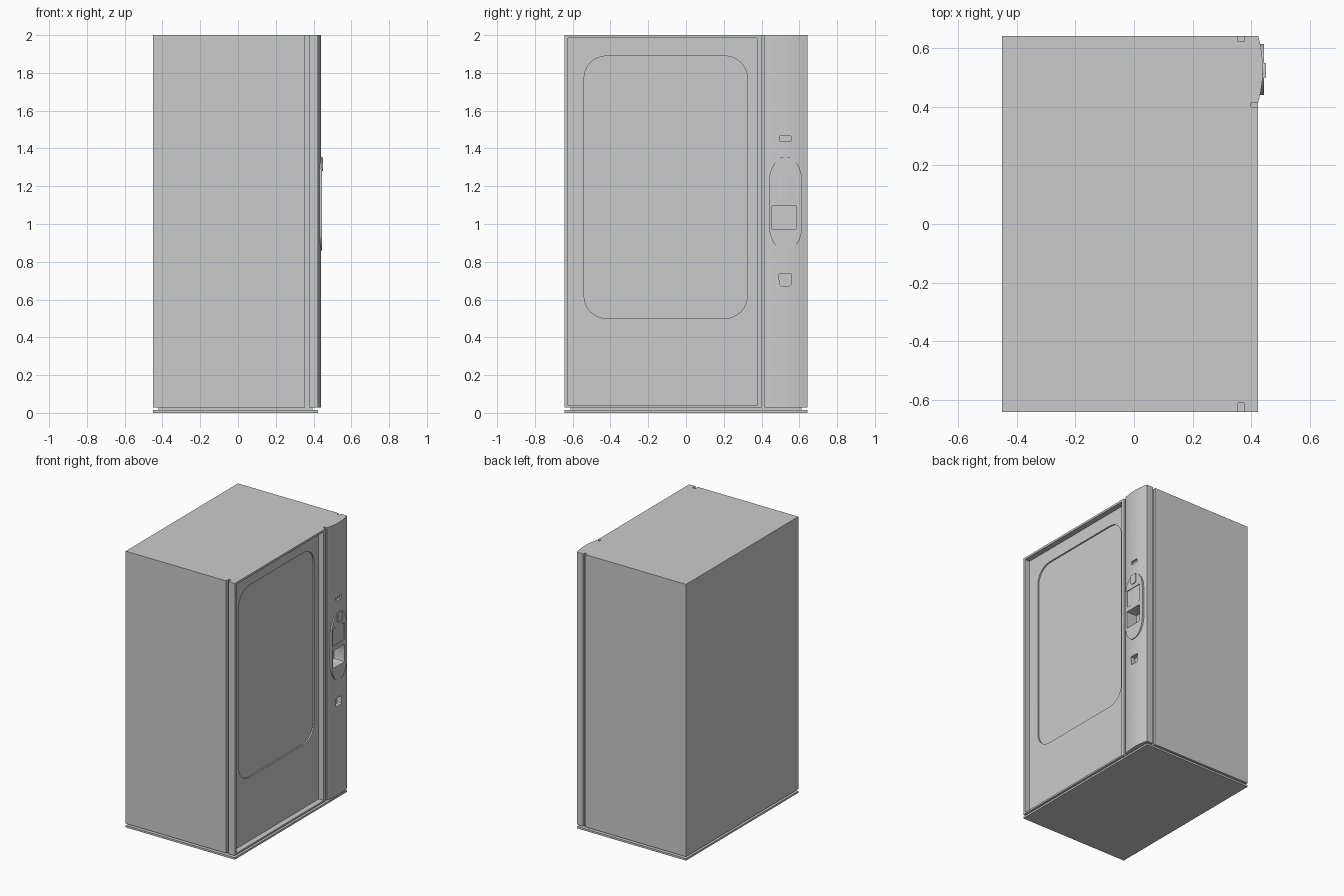
import bpy, bmesh, math
from mathutils import Vector

if "Cube" in bpy.data.objects:
    bpy.data.objects.remove(bpy.data.objects["Cube"])

W = 0.642  # half width along y


def extrude(name, pts, direction):
    """Solid made by extruding a closed 3D outline along a vector."""
    bm = bmesh.new()
    face = bm.faces.new([bm.verts.new(p) for p in pts])
    res = bmesh.ops.extrude_face_region(bm, geom=[face])
    moved = [g for g in res["geom"] if isinstance(g, bmesh.types.BMVert)]
    bmesh.ops.translate(bm, verts=moved, vec=Vector(direction))
    bmesh.ops.recalc_face_normals(bm, faces=bm.faces)
    me = bpy.data.meshes.new(name)
    bm.to_mesh(me)
    bm.free()
    ob = bpy.data.objects.new(name, me)
    bpy.context.collection.objects.link(ob)
    return ob


def rounded(y0, y1, z0, z1, ry=0.0, rz=None, n=6):
    """Rounded rectangle outline in the y-z plane."""
    if ry == 0:
        return [(y0, z0), (y1, z0), (y1, z1), (y0, z1)]
    rz = rz or ry
    corners = [(y1 - ry, z1 - rz), (y0 + ry, z1 - rz), (y0 + ry, z0 + rz), (y1 - ry, z0 + rz)]
    return [(cy + ry * math.cos(math.pi / 2 * (q + i / n)), cz + rz * math.sin(math.pi / 2 * (q + i / n)))
            for q, (cy, cz) in enumerate(corners) for i in range(n + 1)]


def prism(name, outline, x0, x1):
    return extrude(name, [(x0, y, z) for y, z in outline], (x1 - x0, 0, 0))


def box(name, x0, x1, y0, y1, z0, z1):
    return prism(name, rounded(y0, y1, z0, z1), x0, x1)


def cut(target, outline, x0, x1=0.6):
    cutter = prism("cutter", outline, x0, x1)
    cutter.hide_render = True
    mod = target.modifiers.new("cut", "BOOLEAN")
    mod.operation, mod.object, mod.solver = "DIFFERENCE", cutter, "EXACT"
    bpy.context.view_layer.objects.active = target
    bpy.ops.object.modifier_apply(modifier=mod.name)
    bpy.data.objects.remove(cutter)


def smooth(ob):
    bpy.ops.object.select_all(action="DESELECT")
    ob.select_set(True)
    bpy.context.view_layer.objects.active = ob
    bpy.ops.object.shade_smooth_by_angle(angle=math.radians(30))


# Cabinet plan: side grooves, groove beside the door, bowed control column
gx0, gx1, gd = 0.355, 0.375, 0.03
plan = [(-0.45, -W), (gx0, -W), (gx0, -W + gd), (gx1, -W + gd), (gx1, -W), (0.424, -W),
        (0.424, 0.40), (0.40, 0.40), (0.40, 0.415), (0.424, 0.415)]
for i in range(1, 12):
    t = i / 12
    plan.append((0.424 + 0.016 * (1 - (2 * t - 1) ** 2), 0.415 + t * (W - 0.415)))
plan += [(0.424, W), (gx1, W), (gx1, W - 0.018), (gx0, W - 0.018), (gx0, W), (-0.45, W)]
cabinet = extrude("cabinet", [(x, y, 0.028) for x, y in plan], (0, 0, 2 - 0.028))

# Door recess and the shallow display window
cut(cabinet, rounded(-0.625, 0.375, 0.04, 1.985), 0.384)
cut(cabinet, rounded(-0.54, 0.325, 0.50, 1.89, 0.12), 0.374)

# Slot, product opening and coin return in the control column
opening = rounded(0.455, 0.585, 0.97, 1.097, 0.006, n=2)
cut(cabinet, rounded(0.495, 0.555, 1.44, 1.465), 0.425)
cut(cabinet, opening, 0.36)
cut(cabinet, [(0.503, 0.672), (0.547, 0.672), (0.555, 0.68), (0.558, 0.735), (0.492, 0.735), (0.495, 0.68)], 0.405)
smooth(cabinet)

# Oval control plate with display recess and opening
plate = prism("control_plate", rounded(0.44, 0.615, 0.86, 1.355, 0.0874, 0.13, n=8), 0.42, 0.444)
cut(plate, rounded(0.455, 0.585, 1.13, 1.255, 0.006, n=2), 0.438)
cut(plate, opening, 0.40)
smooth(plate)

# Coin insert on the plate
tab = [(0.50, 1.352), (0.50, 1.29), (0.51, 1.284), (0.525, 1.281), (0.54, 1.284), (0.55, 1.29), (0.55, 1.352)]
prism("coin_insert", tab, 0.44, 0.45)

# Base plate and recessed plinth
box("base_plate", -0.45, 0.424, -W, W, 0, 0.014)
box("plinth", -0.42, 0.395, -0.612, 0.612, 0.013, 0.03)
